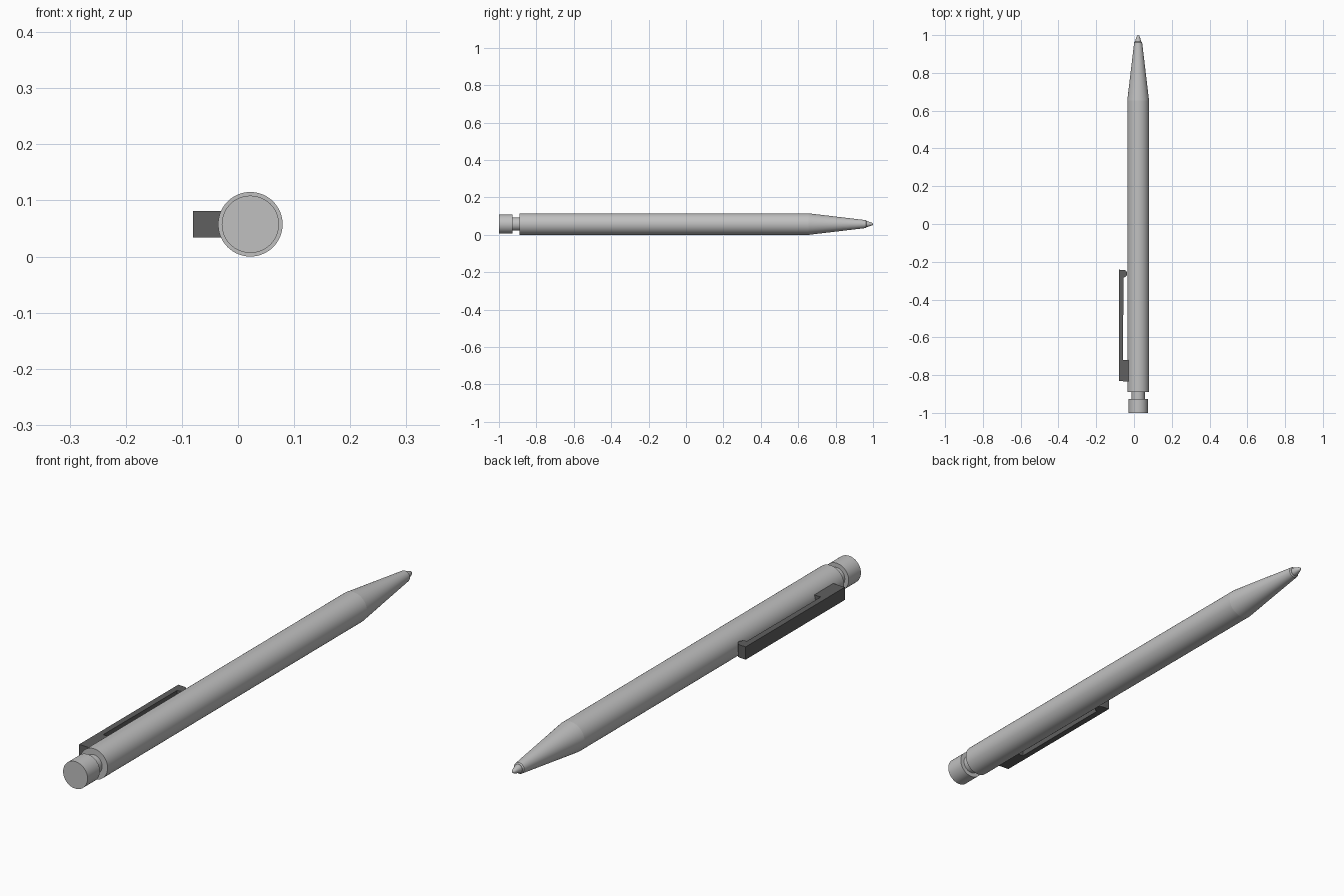
import bpy, bmesh, math

cube = bpy.data.objects.get("Cube")
if cube:
    bpy.data.objects.remove(cube, do_unlink=True)

AXIS_X, AXIS_Z = 0.022, 0.0575   # the pen's long axis runs along y
SEGMENTS = 64


def material(name, value):
    mat = bpy.data.materials.new(name)
    mat.use_nodes = True
    color = (value, value, value, 1)
    mat.diffuse_color = color
    mat.node_tree.nodes["Principled BSDF"].inputs["Base Color"].default_value = color
    return mat


def finish(name, bm, mat, smooth):
    bmesh.ops.recalc_face_normals(bm, faces=bm.faces)
    mesh = bpy.data.meshes.new(name)
    bm.to_mesh(mesh)
    bm.free()
    mesh.materials.append(mat)
    obj = bpy.data.objects.new(name, mesh)
    bpy.context.collection.objects.link(obj)
    bpy.ops.object.select_all(action="DESELECT")
    obj.select_set(True)
    bpy.context.view_layer.objects.active = obj
    if smooth:
        bpy.ops.object.shade_smooth_by_angle(angle=math.radians(smooth))
    return obj


def lathe(name, profile, mat, smooth=30):
    """Turn (y, radius) points about the pen axis, with capped ends."""
    bm = bmesh.new()
    rings = []
    for y, r in profile:
        angles = [math.tau * i / SEGMENTS for i in range(SEGMENTS)]
        rings.append([bm.verts.new((AXIS_X + r * math.cos(a), y, AXIS_Z + r * math.sin(a)))
                      for a in angles])
    for a, b in zip(rings, rings[1:]):
        for i in range(SEGMENTS):
            j = (i + 1) % SEGMENTS
            bm.faces.new((a[i], a[j], b[j], b[i]))
    bm.faces.new(rings[0])
    bm.faces.new(rings[-1])
    return finish(name, bm, mat, smooth)


def extrude_outline(name, outline, half_height, mat):
    """Raise an (x, y) outline into a solid centred on the pen axis height."""
    bm = bmesh.new()
    face = bm.faces.new([bm.verts.new((x, y, AXIS_Z - half_height)) for x, y in outline])
    top = bmesh.ops.extrude_face_region(bm, geom=[face])["geom"]
    verts = [v for v in top if isinstance(v, bmesh.types.BMVert)]
    bmesh.ops.translate(bm, verts=verts, vec=(0, 0, 2 * half_height))
    return finish(name, bm, mat, 30)


silver = material("silver grey", 0.53)
dark = material("dark grey", 0.115)

# Barrel with its tapered front section
lathe("barrel", [(-0.89, 0.0575), (0.655, 0.0575)], silver)
lathe("tapered_grip", [(0.655, 0.0575), (0.962, 0.021), (0.966, 0.017)], silver, 20)

# Writing tip
lathe("writing_tip", [(0.955, 0.016), (0.968, 0.016), (0.99, 0.009),
                      (0.997, 0.006), (1.0, 0.002)], silver, 40)

# Push button and its thinner stem
lathe("button_stem", [(-0.93, 0.035), (-0.885, 0.035)], silver)
lathe("push_button", [(-1.0, 0.051), (-0.927, 0.051)], silver)

# Pocket clip: mount block, thin bar and a rounded nub touching the barrel
nub = [(-0.056 + 0.02 * math.cos(a), -0.263 + 0.02 * math.sin(a))
       for a in (math.radians(-90 + 15 * i) for i in range(13))]
outline = [(-0.08, -0.831), (-0.02, -0.835), (-0.02, -0.72), (-0.058, -0.72)]
outline += nub + [(-0.0795, -0.242)]
extrude_outline("pocket_clip", outline, 0.024, dark)
